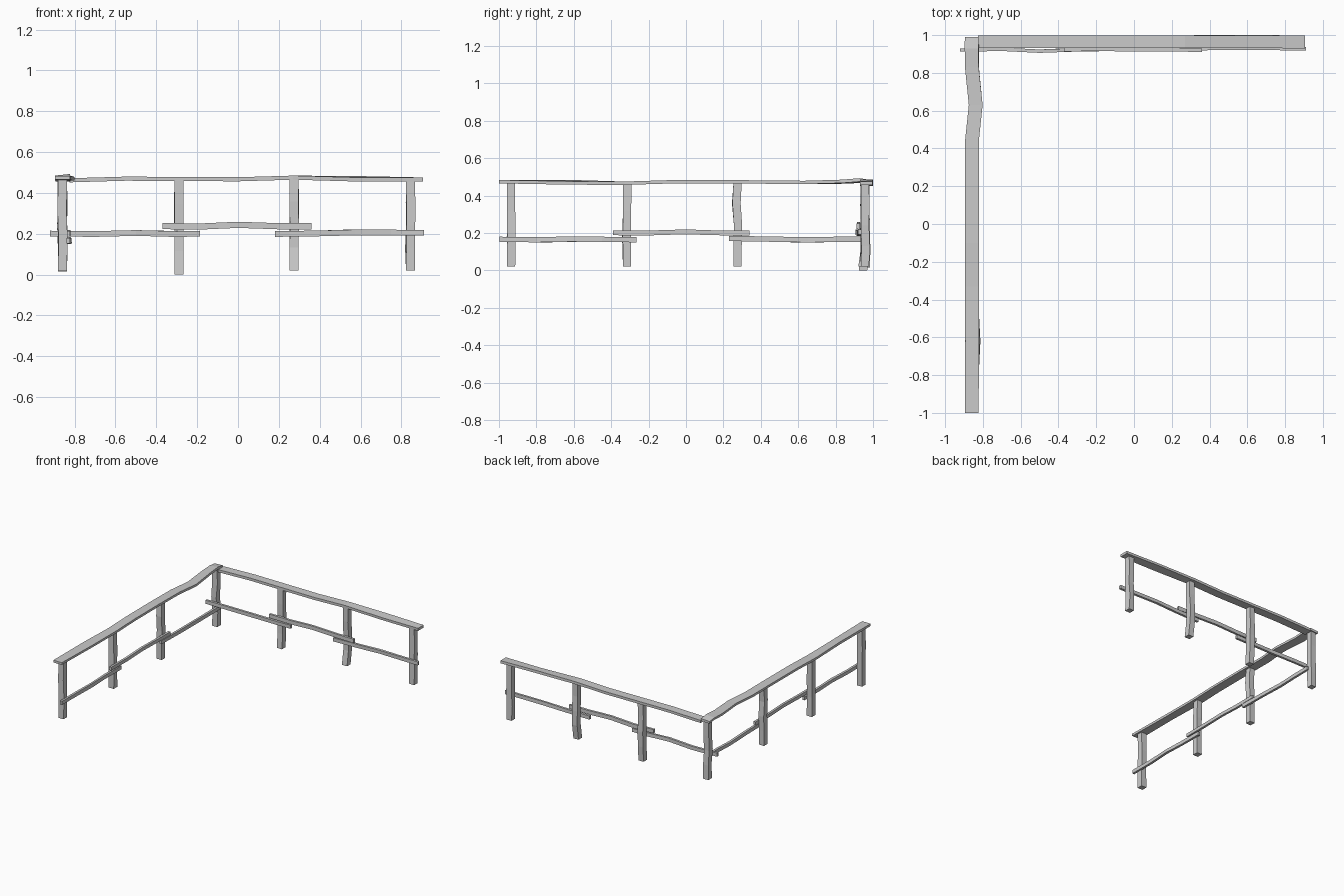
import bpy, bmesh, math

AXES = {"x": (0, 1, 2), "y": (1, 0, 2), "z": (2, 0, 1)}


def beam(name, axis, w, h, stations):
    """Rough timber: rectangular section swept through (t, a, b, roll) stations."""
    it, ia, ib = AXES[axis]
    bm = bmesh.new()
    rings = []
    for t, a, b, roll in stations:
        c, s = math.cos(math.radians(roll)), math.sin(math.radians(roll))
        ring = []
        for u, v in ((-w, -h), (w, -h), (w, h), (-w, h)):
            u, v = u / 2, v / 2
            p = [0, 0, 0]
            p[it], p[ia], p[ib] = t, a + u * c - v * s, b + u * s + v * c
            ring.append(bm.verts.new(p))
        rings.append(ring)
    for r0, r1 in zip(rings, rings[1:]):
        for i in range(4):
            j = (i + 1) % 4
            bm.faces.new((r0[i], r0[j], r1[j], r1[i]))
    bm.faces.new(rings[0][::-1])
    bm.faces.new(rings[-1])
    bmesh.ops.recalc_face_normals(bm, faces=bm.faces)
    me = bpy.data.meshes.new(name)
    bm.to_mesh(me)
    bm.free()
    ob = bpy.data.objects.new(name, me)
    bpy.context.collection.objects.link(ob)


def post(name, x, y, bottom, top, bends):
    """Upright post; bends are (dx, dy, roll) spaced evenly from bottom to top."""
    n = len(bends) - 1
    beam(name, "z", 0.044, 0.044,
         [(bottom + (top - bottom) * i / n, x + dx, y + dy, r)
          for i, (dx, dy, r) in enumerate(bends)])


# Top rails
beam("back_top_rail", "x", 0.068, 0.02, [
    (-0.825, 0.965, 0.462, 0), (-0.55, 0.965, 0.470, 0), (-0.2, 0.965, 0.468, 0),
    (0.0, 0.965, 0.467, 0), (0.27, 0.965, 0.475, 0), (0.6, 0.966, 0.469, 6),
    (0.905, 0.964, 0.466, 0)])
beam("left_top_rail", "y", 0.073, 0.018, [
    (-1.0, -0.859, 0.474, 0), (-0.62, -0.858, 0.471, -6), (-0.33, -0.858, 0.466, 0),
    (-0.1, -0.858, 0.473, 0), (0.2, -0.858, 0.474, 0), (0.45, -0.857, 0.472, 0),
    (0.63, -0.838, 0.470, 0), (0.83, -0.858, 0.474, 3), (0.93, -0.859, 0.480, 6),
    (0.99, -0.859, 0.472, 3)])

# Posts of the back run
post("corner_post", -0.86, 0.962, 0.015, 0.468,
     [(0, 0, 0), (0.002, 0, 5), (-0.003, -0.006, -3), (0.002, -0.004, 4), (0, -0.003, 0)])
post("back_post_1", -0.29, 0.955, 0.0, 0.462,
     [(0, -0.008, 0), (0, 0, 0), (0, 0.003, 0), (-0.001, 0, 4), (0.002, 0, 0)])
post("back_post_2", 0.275, 0.955, 0.02, 0.472,
     [(0, -0.012, 0), (0, 0.005, 0), (0, 0.006, 3), (0, 0, -3), (0, 0, 0)])
post("back_post_3", 0.845, 0.957, 0.02, 0.462,
     [(0, 0, 0), (-0.002, 0, 8), (0.001, 0, 0), (0, 0, 4), (0, 0, 0)])

# Posts of the left run
post("left_post_1", -0.86, -0.935, 0.02, 0.472,
     [(0, 0, 0), (0.002, 0, 4), (-0.002, 0, 0), (0.001, 0, 0)])
post("left_post_2", -0.86, -0.315, 0.02, 0.465,
     [(0, 0, 0), (0.002, -0.003, 4), (0, 0, 0), (-0.002, 0.001, 0)])
post("left_post_3", -0.86, 0.276, 0.02, 0.471,
     [(0, 0, 0), (0, 0, 0), (0.001, 0.002, 0), (0.002, -0.007, 3), (0, 0, 0)])

# Overlapping lower rails of the back run
beam("back_lower_rail_1", "x", 0.018, 0.028, [
    (-0.92, 0.921, 0.201, 0), (-0.7, 0.925, 0.199, 0), (-0.5, 0.915, 0.204, 0),
    (-0.3, 0.923, 0.199, 4), (-0.185, 0.922, 0.201, 0)])
beam("back_lower_rail_2", "x", 0.018, 0.030, [
    (-0.37, 0.922, 0.238, 0), (-0.2, 0.925, 0.235, 0), (0.0, 0.922, 0.244, 0),
    (0.2, 0.922, 0.237, 0), (0.36, 0.920, 0.237, 0)])
beam("back_lower_rail_3", "x", 0.018, 0.028, [
    (0.18, 0.926, 0.199, 0), (0.4, 0.929, 0.202, 0), (0.57, 0.932, 0.207, 5),
    (0.75, 0.929, 0.206, 0), (0.91, 0.928, 0.205, 0)])

# Overlapping lower rails of the left run
beam("left_lower_rail_1", "y", 0.018, 0.028, [
    (-0.998, -0.831, 0.166, 0), (-0.8, -0.831, 0.164, 0), (-0.62, -0.824, 0.166, 8),
    (-0.45, -0.831, 0.166, 0), (-0.265, -0.831, 0.164, 0)])
beam("left_lower_rail_2", "y", 0.018, 0.026, [
    (-0.39, -0.831, 0.201, 0), (-0.2, -0.829, 0.200, 0), (0.0, -0.831, 0.206, 0),
    (0.15, -0.833, 0.201, 0), (0.34, -0.831, 0.200, 0)])
beam("left_lower_rail_3", "y", 0.018, 0.028, [
    (0.23, -0.831, 0.171, 0), (0.45, -0.830, 0.167, 0), (0.65, -0.834, 0.163, 5),
    (0.8, -0.831, 0.166, 0), (0.955, -0.831, 0.167, 0)])
